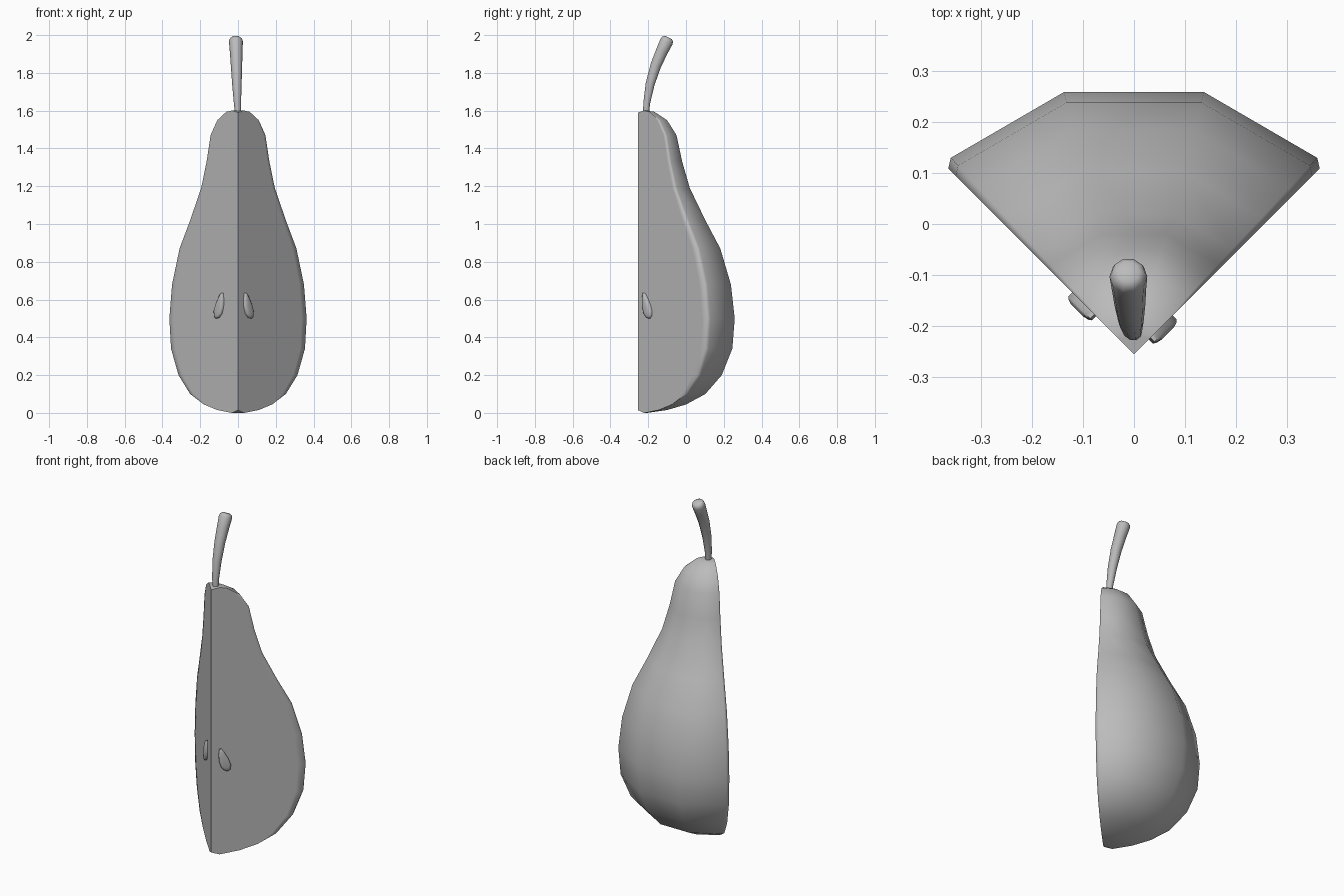
import bpy, bmesh, math
from mathutils import Vector

cube = bpy.data.objects.get("Cube")
if cube:
    bpy.data.objects.remove(cube)

grey = bpy.data.materials.new("plain grey")
grey.use_nodes = True
COLOUR = (0.5, 0.5, 0.5, 1)
grey.diffuse_color = COLOUR
grey.node_tree.nodes["Principled BSDF"].inputs["Base Color"].default_value = COLOUR

AXIS = Vector((0, -0.255, 0))   # core line where the two cuts meet


def finish(name, bm, angle):
    bmesh.ops.recalc_face_normals(bm, faces=bm.faces)
    mesh = bpy.data.meshes.new(name)
    bm.to_mesh(mesh)
    bm.free()
    obj = bpy.data.objects.new(name, mesh)
    bpy.context.collection.objects.link(obj)
    mesh.materials.append(grey)
    bpy.ops.object.select_all(action='DESELECT')
    obj.select_set(True)
    bpy.context.view_layer.objects.active = obj
    bpy.ops.object.shade_smooth_by_angle(angle=math.radians(angle))
    return obj


def loft(bm, rings):
    """Skin closed rings of equal length and cap both ends."""
    rows = [[bm.verts.new(p) for p in ring] for ring in rings]
    n = len(rows[0])
    for a, b in zip(rows, rows[1:]):
        for i in range(n):
            j = (i + 1) % n
            bm.faces.new((a[i], a[j], b[j], b[i]))
    bm.faces.new(rows[0][::-1])
    bm.faces.new(rows[-1])


# Fruit quarter: a radius profile swept over a wedge with bevelled cut edges
PROFILE = [(0.05, 0.0), (0.16, 0.015), (0.265, 0.045), (0.37, 0.1), (0.46, 0.2),
           (0.518, 0.34), (0.531, 0.5), (0.51, 0.68), (0.452, 0.87), (0.37, 1.02),
           (0.285, 1.19), (0.243, 1.33), (0.212, 1.47), (0.16, 1.55), (0.09, 1.594),
           (0.05, 1.6)]
HALF = [(15, 1), (43, 0.99), (45, 0.968), (45, 0.9)]   # angle, radius factor
SECTION = [(-a, f) for a, f in reversed(HALF)] + HALF


def wedge_ring(r, z):
    ring = [AXIS + Vector((0, 0, min(max(z, 0.015), 1.59)))]
    for a, f in SECTION:
        t = math.radians(a)
        ring.append(AXIS + Vector((r * f * math.sin(t), r * f * math.cos(t), z)))
    return ring


bm = bmesh.new()
loft(bm, [wedge_ring(r, z) for r, z in PROFILE])
finish("pear_quarter", bm, 65)

# Stem: tapered tube along a bent path with a rounded tip
PATH = [(0, -0.212, 1.58, 0.016), (-0.003, -0.208, 1.64, 0.019),
        (-0.006, -0.19, 1.74, 0.025), (-0.008, -0.16, 1.84, 0.03),
        (-0.01, -0.125, 1.92, 0.034), (-0.011, -0.103, 1.966, 0.037),
        (-0.011, -0.097, 1.979, 0.033), (-0.011, -0.093, 1.987, 0.022)]
rings = []
for i, (x, y, z, r) in enumerate(PATH):
    before, after = PATH[max(i - 1, 0)], PATH[min(i + 1, len(PATH) - 1)]
    tangent = (Vector(after[:3]) - Vector(before[:3])).normalized()
    side = Vector((1, 0, 0))
    up = tangent.cross(side).normalized()
    rings.append([Vector((x, y, z)) + r * (side * math.cos(k * math.pi / 5)
                  + up * math.sin(k * math.pi / 5)) for k in range(10)])
bm = bmesh.new()
loft(bm, rings)
finish("stem", bm, 60)

# Seeds: raised teardrops, one on each cut face (distance from core, height)
TEAR = [(0.054, 0.635), (0.049, 0.6), (0.051, 0.56), (0.062, 0.525), (0.08, 0.506),
        (0.1, 0.5), (0.114, 0.512), (0.115, 0.54), (0.102, 0.575), (0.08, 0.612),
        (0.064, 0.633)]
MIDDLE = Vector((0.085, 0.55))
LAYERS = [(-0.01, 1), (0.011, 1), (0.015, 0.85), (0.018, 0.5)]   # height, scale


def seed(name, side, shift):
    along = Vector((side, 1, 0)).normalized()
    out = Vector((side, -1, 0)).normalized()
    rings = []
    for h, s in LAYERS:
        ring = []
        for p in TEAR:
            q = MIDDLE + (Vector(p) - MIDDLE) * s
            ring.append(AXIS + along * (q.x + shift) + out * h + Vector((0, 0, q.y)))
        rings.append(ring)
    bm = bmesh.new()
    loft(bm, rings)
    finish(name, bm, 65)


seed("left_seed", 1, -0.008)
seed("right_seed", -1, 0.056)
